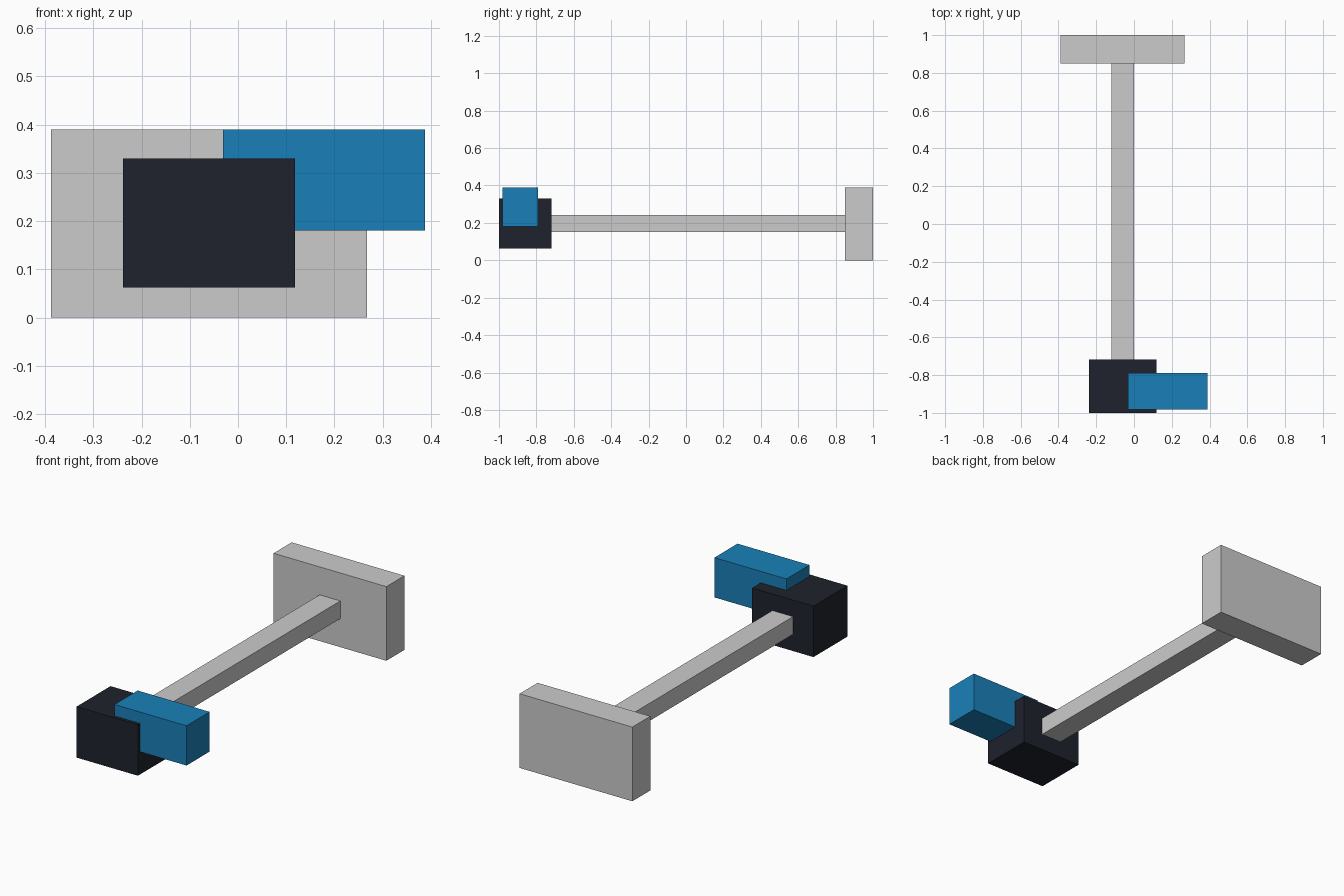
import bpy

if "Cube" in bpy.data.objects:
    bpy.data.objects.remove(bpy.data.objects["Cube"])


def material(name, color):
    mat = bpy.data.materials.new(name)
    mat.diffuse_color = (*color, 1)
    mat.use_nodes = True
    mat.node_tree.nodes["Principled BSDF"].inputs["Base Color"].default_value = mat.diffuse_color
    return mat


def box(name, x, y, z, mat=None):
    """Box spanning the (min, max) ranges given for each axis."""
    spans = (x, y, z)
    bpy.ops.mesh.primitive_cube_add(size=1, location=[(a + b) / 2 for a, b in spans])
    obj = bpy.context.object
    obj.name = name
    obj.scale = [b - a for a, b in spans]
    bpy.ops.object.transform_apply(location=False, rotation=False, scale=True)
    if mat:
        obj.data.materials.append(mat)
    return obj


black = material("black", (0.013, 0.016, 0.025))
blue = material("blue", (0.01, 0.216, 0.485))

# Wall plate and the arm reaching forward from it
box("mounting_plate", (-0.388, 0.268), (0.85, 1.0), (0.0, 0.39))
box("arm", (-0.12, 0.0), (-0.72, 0.85), (0.15, 0.243))

# Head at the front end, with the side block set into its upper right
box("head_block", (-0.239, 0.118), (-1.0, -0.718), (0.062, 0.33), black)
box("side_block", (-0.031, 0.388), (-0.982, -0.79), (0.181, 0.39), blue)
